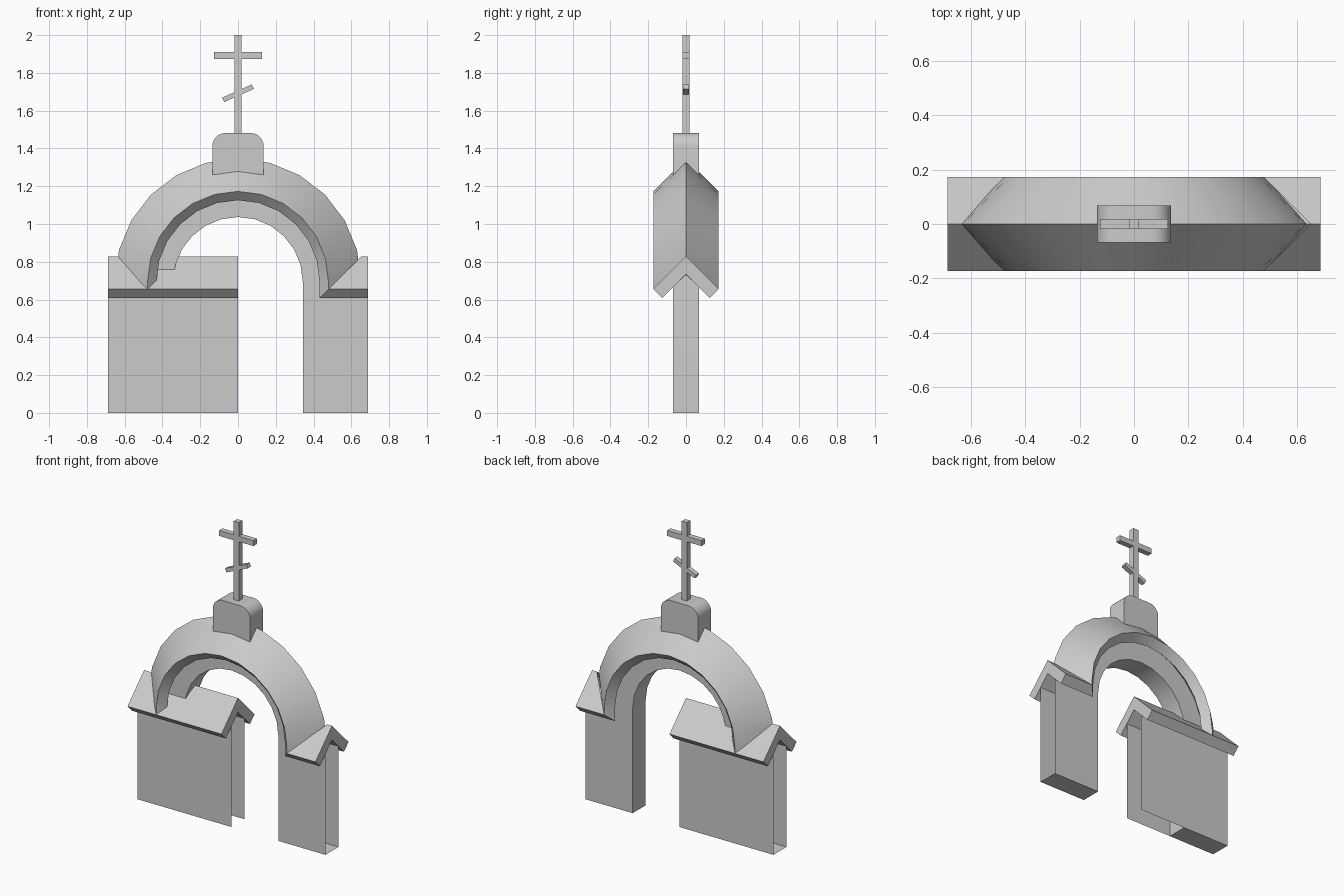
import bpy, bmesh, math
from mathutils import Vector, Matrix

if "Cube" in bpy.data.objects:
    bpy.data.objects.remove(bpy.data.objects["Cube"])

C = 0.694            # height of the arch centre
INNER = 0.343        # radius of the opening
HALF_X, HALF_Y = 0.688, 0.068
DROP = 0.176         # gable height offset relative to arch radius
# Chevron roof section: (y, radius)
CHEVRON = [(0, 0.652), (0.173, 0.479), (0.126, 0.432),
           (0, 0.558), (-0.126, 0.432), (-0.173, 0.479)]

stone = bpy.data.materials.new("light grey")
stone.diffuse_color = (0.6, 0.6, 0.6, 1)
stone.use_nodes = True
stone.node_tree.nodes["Principled BSDF"].inputs["Base Color"].default_value = stone.diffuse_color


def finish(bm, name, smooth=False):
    mesh = bpy.data.meshes.new(name)
    bm.to_mesh(mesh)
    bm.free()
    mesh.materials.append(stone)
    obj = bpy.data.objects.new(name, mesh)
    bpy.context.collection.objects.link(obj)
    if smooth:
        bpy.context.view_layer.objects.active = obj
        obj.select_set(True)
        bpy.ops.object.shade_smooth_by_angle(angle=math.radians(30))
        obj.select_set(False)
    return obj


def loft(bm, sections):
    rings = [[bm.verts.new(p) for p in s] for s in sections]
    n = len(rings[0])
    for a, b in zip(rings, rings[1:]):
        for i in range(n):
            bm.faces.new((a[i], a[(i + 1) % n], b[(i + 1) % n], b[i]))
    bm.faces.new(rings[0])
    bm.faces.new(rings[-1])
    bmesh.ops.recalc_face_normals(bm, faces=bm.faces[:])


def cut(bm, point, keep_dir):
    bmesh.ops.bisect_plane(bm, geom=bm.verts[:] + bm.edges[:] + bm.faces[:],
                           plane_co=point, plane_no=keep_dir, clear_inner=True)


def box(name, size, loc, tilt=0):
    bm = bmesh.new()
    m = (Matrix.Translation(loc) @ Matrix.Rotation(tilt, 4, 'Y')
         @ Matrix.Diagonal((*size, 1)))
    bmesh.ops.create_cube(bm, size=1, matrix=m)
    return finish(bm, name)


ANGLES = [math.radians(15 * i) for i in range(13)]

# Arched roof, mitred at both feet against the gable roofs
bm = bmesh.new()
sections = [[(r, y, 0.5) for y, r in CHEVRON]]
sections += [[(r * math.cos(a), y, C + r * math.sin(a)) for y, r in CHEVRON] for a in ANGLES]
sections += [[(-r, y, 0.5) for y, r in CHEVRON]]
loft(bm, sections)
for s in (1, -1):
    cut(bm, (0, 0, DROP), Vector((-s, 0, 1)).normalized())
finish(bm, "arch_roof", True)

# Gable roofs over the side walls
for name, x0, x1 in (("left_roof", -HALF_X, 0), ("right_roof", 0.3, HALF_X)):
    bm = bmesh.new()
    loft(bm, [[(x, y, r + DROP) for y, r in CHEVRON] for x in (x0, x1)])
    if x0 > 0:
        cut(bm, (0, 0, DROP), Vector((1, 0, -1)).normalized())
    finish(bm, name)

# Hollow wall with arched opening
bm = bmesh.new()


def panel(points, facing):
    f = bm.faces.new([bm.verts.new(p) for p in points])
    f.normal_update()
    if f.normal.dot(Vector(facing)) < 0:
        f.normal_flip()


def arc(r, a, y):
    return (r * math.cos(a), y, C + r * math.sin(a))


for s in (1, -1):
    y = s * HALF_Y
    for x0, x1 in ((-HALF_X, 0), (INNER, HALF_X)):
        panel([(x0, y, 0), (x1, y, 0), (x1, y, C), (x0, y, C)], (0, s, 0))
    for a, b in zip(ANGLES, ANGLES[1:]):
        panel([arc(INNER, a, y), arc(0.5, a, y), arc(0.5, b, y), arc(INNER, b, y)], (0, s, 0))
    # wall undersides and straight reveals
    x, o = s * INNER, s * HALF_X
    panel([(x, -HALF_Y, 0), (o, -HALF_Y, 0), (o, HALF_Y, 0), (x, HALF_Y, 0)], (0, 0, -1))
    panel([(x, -HALF_Y, 0), (x, HALF_Y, 0), (x, HALF_Y, C), (x, -HALF_Y, C)], (-s, 0, 0))
# curved soffit of the opening
for a, b in zip(ANGLES, ANGLES[1:]):
    mid = (a + b) / 2
    panel([arc(INNER, a, -HALF_Y), arc(INNER, a, HALF_Y),
           arc(INNER, b, HALF_Y), arc(INNER, b, -HALF_Y)], (-math.cos(mid), 0, -math.sin(mid)))
bmesh.ops.remove_doubles(bm, verts=bm.verts[:], dist=0.0005)
finish(bm, "wall", True)

# Pedestal with rounded top corners
bm = bmesh.new()
W, TOP, R = 0.136, 1.482, 0.07
outline = [(-W, 1.24), (W, 1.24)]
for cx, start in ((W - R, 0), (R - W, 90)):
    for i in range(7):
        a = math.radians(start + 15 * i)
        outline.append((cx + R * math.cos(a), TOP - R + R * math.sin(a)))
loft(bm, [[(x, y, z) for x, z in outline] for y in (-HALF_Y, HALF_Y)])
finish(bm, "pedestal", True)

# Cross
box("cross_post", (0.038, 0.036, 0.56), (0, 0, 1.72))
box("cross_bar", (0.252, 0.036, 0.036), (0, 0, 1.892))
box("cross_slanted_bar", (0.172, 0.032, 0.026), (0, 0, 1.692), -math.radians(24))
